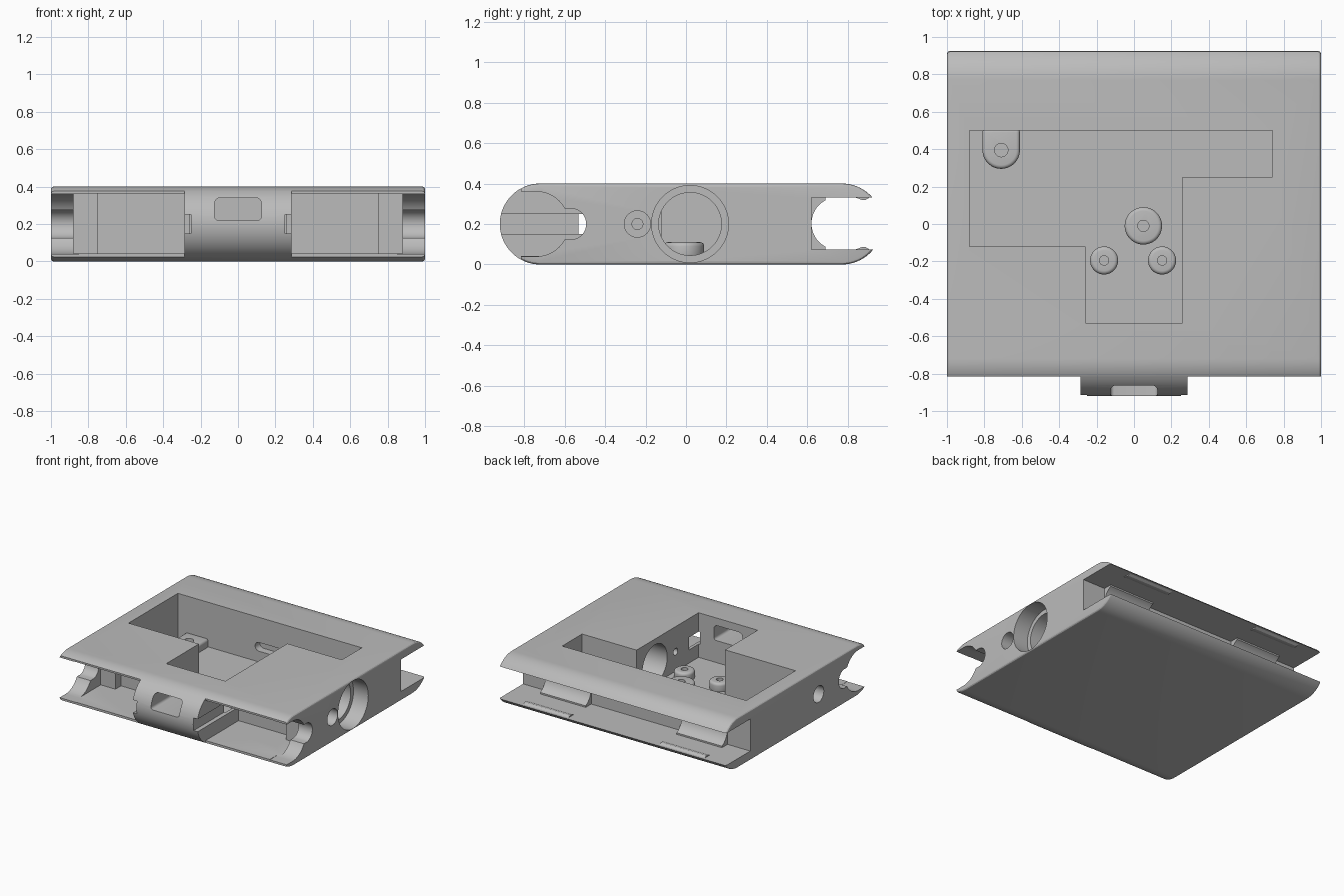
import bpy, bmesh
from math import pi, cos, sin

if "Cube" in bpy.data.objects:
    bpy.data.objects.remove(bpy.data.objects["Cube"])

grey = bpy.data.materials.new("plain_grey")
grey.diffuse_color = (0.5, 0.5, 0.5, 1)
grey.use_nodes = True
grey.node_tree.nodes["Principled BSDF"].inputs["Base Color"].default_value = grey.diffuse_color


def arc(cx, cy, r, a0, a1, n=24):
    return [(cx + r * cos(a0 + (a1 - a0) * i / n), cy + r * sin(a0 + (a1 - a0) * i / n)) for i in range(n + 1)]


def circle(cx, cy, r, n=48):
    return arc(cx, cy, r, 0, 2 * pi, n)[:-1]


def rect(a0, b0, a1, b1):
    return [(a0, b0), (a1, b0), (a1, b1), (a0, b1)]


def prism(name, pts, axis, lo, hi):
    """Extrude a profile along x (points are y,z), y (x,z) or z (x,y)."""
    place = {'x': lambda p, t: (t, p[0], p[1]),
             'y': lambda p, t: (p[0], t, p[1]),
             'z': lambda p, t: (p[0], p[1], t)}[axis]
    bm = bmesh.new()
    low = [bm.verts.new(place(p, lo)) for p in pts]
    top = [bm.verts.new(place(p, hi)) for p in pts]
    bm.faces.new(low)
    bm.faces.new(top)
    n = len(pts)
    for i in range(n):
        j = (i + 1) % n
        bm.faces.new((low[i], low[j], top[j], top[i]))
    bmesh.ops.recalc_face_normals(bm, faces=bm.faces)
    me = bpy.data.meshes.new(name)
    bm.to_mesh(me)
    bm.free()
    me.materials.append(grey)
    ob = bpy.data.objects.new(name, me)
    bpy.context.collection.objects.link(ob)
    return ob


def apply(ob, mod):
    bpy.context.view_layer.objects.active = ob
    bpy.ops.object.modifier_apply(modifier=mod.name)


def round_edges(ob, width, segments=4):
    m = ob.modifiers.new("round", 'BEVEL')
    m.width, m.segments = width, segments
    m.limit_method, m.angle_limit = 'ANGLE', 1.0
    apply(ob, m)


def cut(ob, pts, axis, lo, hi, rounded=0):
    c = prism("cutter", pts, axis, lo, hi)
    c.hide_render = True
    if rounded:
        round_edges(c, rounded)
    m = ob.modifiers.new("cut", 'BOOLEAN')
    m.operation, m.solver, m.object = 'DIFFERENCE', 'EXACT', c
    apply(ob, m)
    bpy.data.objects.remove(c)


def smooth(ob):
    bpy.ops.object.select_all(action='DESELECT')
    ob.select_set(True)
    bpy.context.view_layer.objects.active = ob
    bpy.ops.object.shade_smooth_by_angle(angle=0.5)


# Housing: rounded slab running the full width
profile = arc(-0.72, 0.2, 0.2, pi / 2, 3 * pi / 2, 32) + arc(0.77, 0.2, 0.2, -pi / 2, pi / 2, 32)
body = prism("housing", profile, 'x', -1, 1)
round_edges(body, 0.015, 3)

# Rear channel
cut(body, rect(0.62, 0.075, 1.3, 0.33), 'x', -1.2, 1.2)

# Stepped pocket in the top
cut(body, [(-0.88, 0.5), (-0.88, -0.12), (-0.26, -0.12), (-0.26, -0.53),
           (0.26, -0.53), (0.26, 0.25), (0.74, 0.25), (0.74, 0.5)], 'z', 0.045, 0.6)

# Front bays on both sides of the centre block
keyhole = [(-1.3, 0.04)] + arc(-0.74, 0.2, 0.16, -pi / 2, -0.49, 14) \
    + arc(-0.57, 0.2, 0.077, -1.35, 1.35, 16) \
    + arc(-0.74, 0.2, 0.16, 0.49, pi / 2, 14) + [(-1.3, 0.36)]
for s in (-1, 1):
    def span(a, b):
        return (a, b) if s > 0 else (-b, -a)
    cut(body, rect(-1.3, -0.3, -0.815, 0.7), 'x', *span(0.285, 1.3))     # shortened lips
    cut(body, rect(-1.3, 0.042, -0.47, 0.362), 'x', *span(0.285, 0.88))  # bay
    cut(body, rect(-0.6, 0.042, -0.40, 0.362), 'x', *span(0.285, 0.75))  # deeper part
    cut(body, keyhole, 'x', *span(0.85, 1.3))                            # end wall opening
    cut(body, rect(-1.3, 0.15, -0.41, 0.25), 'x', *span(0.25, 0.31))     # side groove
    cut(body, circle(-0.24, 0.2, 0.065), 'x', *span(0.4, 1.3))           # screw bore

# Window through the centre block
window = prism("window_cutter", rect(-0.125, 0.22, 0.125, 0.34), 'y', -1.2, -0.45)
bpy.data.objects.remove(window)
cut(body, arc(0.095, 0.31, 0.03, 0, pi / 2, 5) + arc(-0.095, 0.31, 0.03, pi / 2, pi, 5)
    + arc(-0.105, 0.24, 0.02, pi, 1.5 * pi, 4) + arc(0.105, 0.24, 0.02, 1.5 * pi, 2 * pi, 4), 'y', -1.2, -0.5)

# Right side round port and screw hole, shallow slot in the pocket's rear wall
cut(body, circle(0.02, 0.2, 0.19, 64), 'x', 0.87, 1.3)
cut(body, circle(0.02, 0.2, 0.155, 64), 'x', 0.2, 1.1)
cut(body, circle(-0.24, 0.2, 0.027, 24), 'x', 0.2, 0.5)
cut(body, arc(0.165, 0.165, 0.035, -pi / 2, pi / 2, 10)
    + arc(-0.165, 0.165, 0.035, pi / 2, 1.5 * pi, 10), 'y', 0.4, 0.56)
smooth(body)

# Bosses on the pocket floor
corner = [(-0.61, 0.51), (-0.81, 0.51)] + arc(-0.71, 0.395, 0.1, pi, 2 * pi, 24)
for name, pts, x, y, hole in (
        ("large_boss", circle(0.05, -0.01, 0.1), 0.05, -0.01, 0.03),
        ("left_boss", circle(-0.16, -0.195, 0.075), -0.16, -0.195, 0.025),
        ("right_boss", circle(0.15, -0.195, 0.075), 0.15, -0.195, 0.025),
        ("corner_boss", corner, -0.71, 0.395, 0.036)):
    boss = prism(name, pts, 'z', 0.03, 0.11)
    round_edges(boss, 0.02)
    cut(boss, circle(x, y, hole, 24), 'z', 0.06, 0.3)
    smooth(boss)

# Concave clips and snap beads in the rear channel
for side, lo in (("left", -0.8), ("right", 0.4)):
    for level, s in (("lower", -1), ("upper", 1)):
        def flip(p):
            return (p[0], 0.2025 + s * p[1])
        clip = [(0.61, 0), (0.61, 0.135), (0.69, 0.135)] + arc(0.75, 0, 0.13, 2.05, pi, 12)
        smooth(prism(f"{side}_{level}_clip", [flip(p) for p in clip], 'x', lo, lo + 0.4))
        bead = [(0.84, 0.132)] + [(0.84, 0.1275), (0.868, 0.117), (0.888, 0.117), (0.905, 0.1275), (0.905, 0.132)]
        smooth(prism(f"{side}_{level}_bead", [flip(p) for p in bead], 'x', lo, lo + 0.4))
